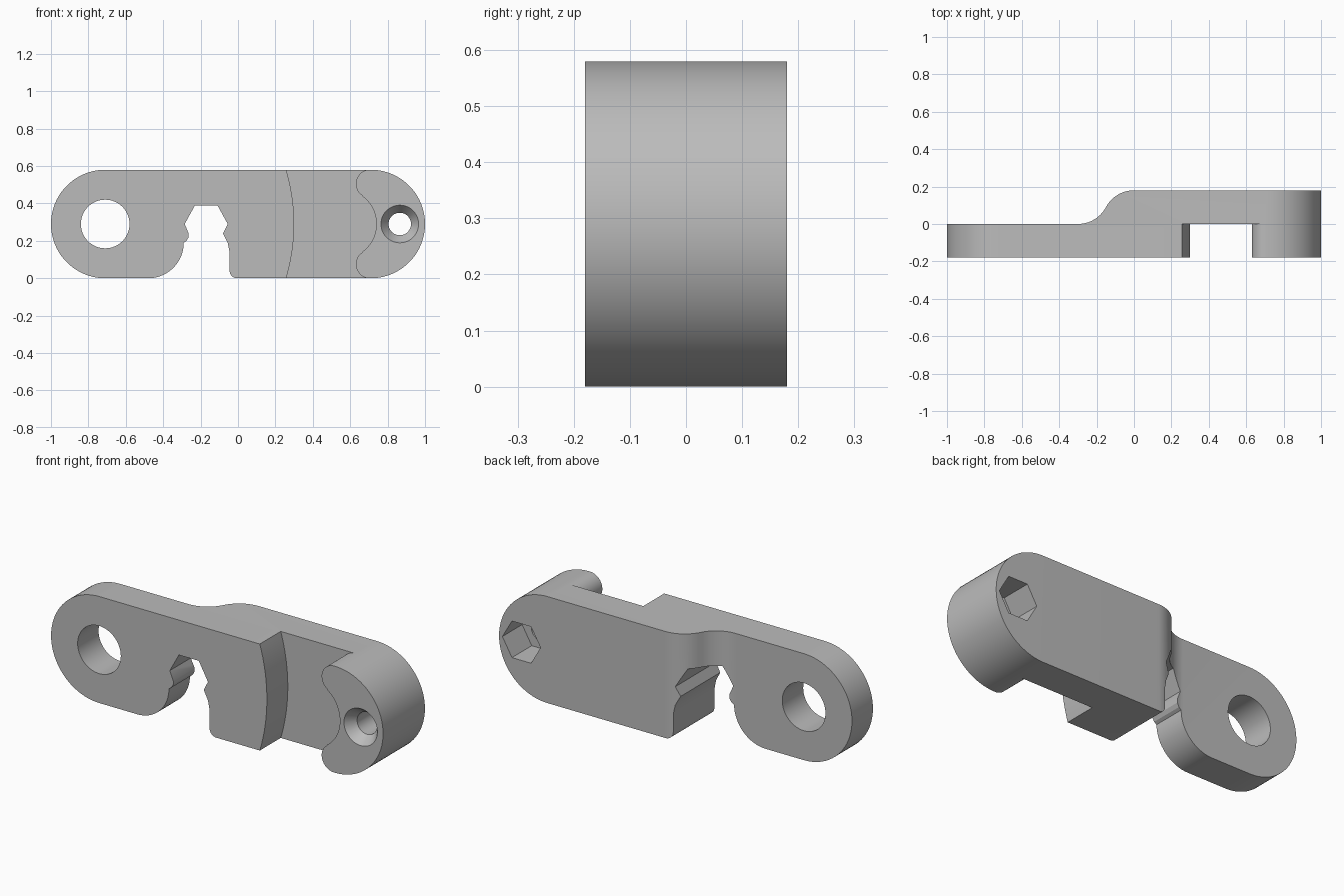
import bpy, bmesh
from math import cos, sin, pi, radians
from mathutils import Vector

if "Cube" in bpy.data.objects:
    bpy.data.objects.remove(bpy.data.objects["Cube"])

HALF = 0.18      # half thickness
R = 0.29         # end radius and mid height
PIVOT = -0.71    # centre of the large hole
SCREW = 0.865    # centre of the screw hole

grey = bpy.data.materials.new("plain grey")
grey.use_nodes = True
grey.diffuse_color = (0.5, 0.5, 0.5, 1)
grey.node_tree.nodes["Principled BSDF"].inputs["Base Color"].default_value = (0.5, 0.5, 0.5, 1)


def arc(cx, cy, r, start, end, steps=16):
    """Points along an arc, angles in degrees."""
    angles = [radians(start + (end - start) * i / steps) for i in range(steps + 1)]
    return [(cx + r * cos(a), cy + r * sin(a)) for a in angles]


def prism(name, points, place, sweep):
    """Extrude a 2D profile along a vector."""
    bm = bmesh.new()
    face = bm.faces.new([bm.verts.new(place(*p)) for p in points])
    moved = bmesh.ops.extrude_face_region(bm, geom=[face])["geom"]
    verts = [g for g in moved if isinstance(g, bmesh.types.BMVert)]
    bmesh.ops.translate(bm, verts=verts, vec=Vector(sweep))
    bmesh.ops.remove_doubles(bm, verts=bm.verts, dist=0.0005)
    bmesh.ops.recalc_face_normals(bm, faces=bm.faces)
    mesh = bpy.data.meshes.new(name)
    bm.to_mesh(mesh)
    bm.free()
    mesh.materials.append(grey)
    obj = bpy.data.objects.new(name, mesh)
    bpy.context.collection.objects.link(obj)
    return obj


def front_prism(name, points, y0, y1):
    return prism(name, points, lambda x, z: (x, y0, z), (0, y1 - y0, 0))


def cone(name, x, r1, r2, y0, y1, sides=48):
    """Round cutter along y, radius r1 at y0 and r2 at y1."""
    obj = front_prism(name, arc(x, R, r1, 0, 360, sides), y0, y1)
    for v in obj.data.vertices:
        if abs(v.co.y - y1) < 0.0001:
            v.co.x = x + (v.co.x - x) * r2 / r1
            v.co.z = R + (v.co.z - R) * r2 / r1
    return obj


# Side outline with rounded ends and the stepped notch
outline = arc(-PIVOT, R, R, -90, 90, 40)
outline += arc(PIVOT, R, R, 90, 270, 40)
outline += arc(-0.48, 0.19, 0.19, -90, 0)
outline += [(-0.275, 0.2), (-0.264, 0.22), (-0.264, 0.24), (-0.285, 0.29),
            (-0.23, 0.39), (-0.11, 0.39), (-0.055, 0.29), (-0.08, 0.24),
            (-0.055, 0.19), (-0.045, 0.14)]
outline += arc(-0.005, 0.04, 0.04, 180, 270, 10)
body = front_prism("lever_body", outline, -HALF, HALF)

# Rear step with an S-shaped transition, seen from above
bend = arc(-0.3, 0.17, 0.17, -90, -32, 12) + arc(0, 0.01, 0.17, 148, 90, 12)
step = prism("rear_step_cutter", [(-1.2, 0)] + bend + [(0, 0.4), (-1.2, 0.4)],
             lambda x, y: (x, y, -0.2), (0, 0, 1))

# Front recess: arc about the pivot on one side, lobed edge on the other
swing = arc(PIVOT, R, 1.01, -17, 17, 24)
upper = [(0.705, 0.6)] + arc(0.705, 0.505, 0.075, 90, 235, 20) + arc(0.555, R, 0.185, 55, 0, 12)
lower = [(x, 2 * R - z) for x, z in reversed(upper[:-1])]
recess = front_prism("front_recess_cutter", swing + upper + lower, -0.4, 0)

# Holes and the hexagonal nut pocket
cutters = [
    step, recess,
    cone("pivot_hole_cutter", PIVOT, 0.13, 0.13, -0.4, 0.4, 64),
    cone("screw_hole_cutter", SCREW, 0.06, 0.06, -0.4, 0.4),
    cone("countersink_cutter", SCREW, 0.108, 0.06, -HALF - 0.01, -HALF + 0.055),
    cone("nut_pocket_cutter", SCREW, 0.115, 0.115, 0.01, 0.4, 6),
]
bpy.context.view_layer.objects.active = body
for cutter in cutters:
    mod = body.modifiers.new(cutter.name, "BOOLEAN")
    mod.operation = "DIFFERENCE"
    mod.solver = "EXACT"
    mod.object = cutter
    bpy.ops.object.modifier_apply(modifier=mod.name)
    bpy.data.objects.remove(cutter)

bpy.ops.object.select_all(action="DESELECT")
body.select_set(True)
bpy.ops.object.shade_smooth_by_angle(angle=radians(25))
